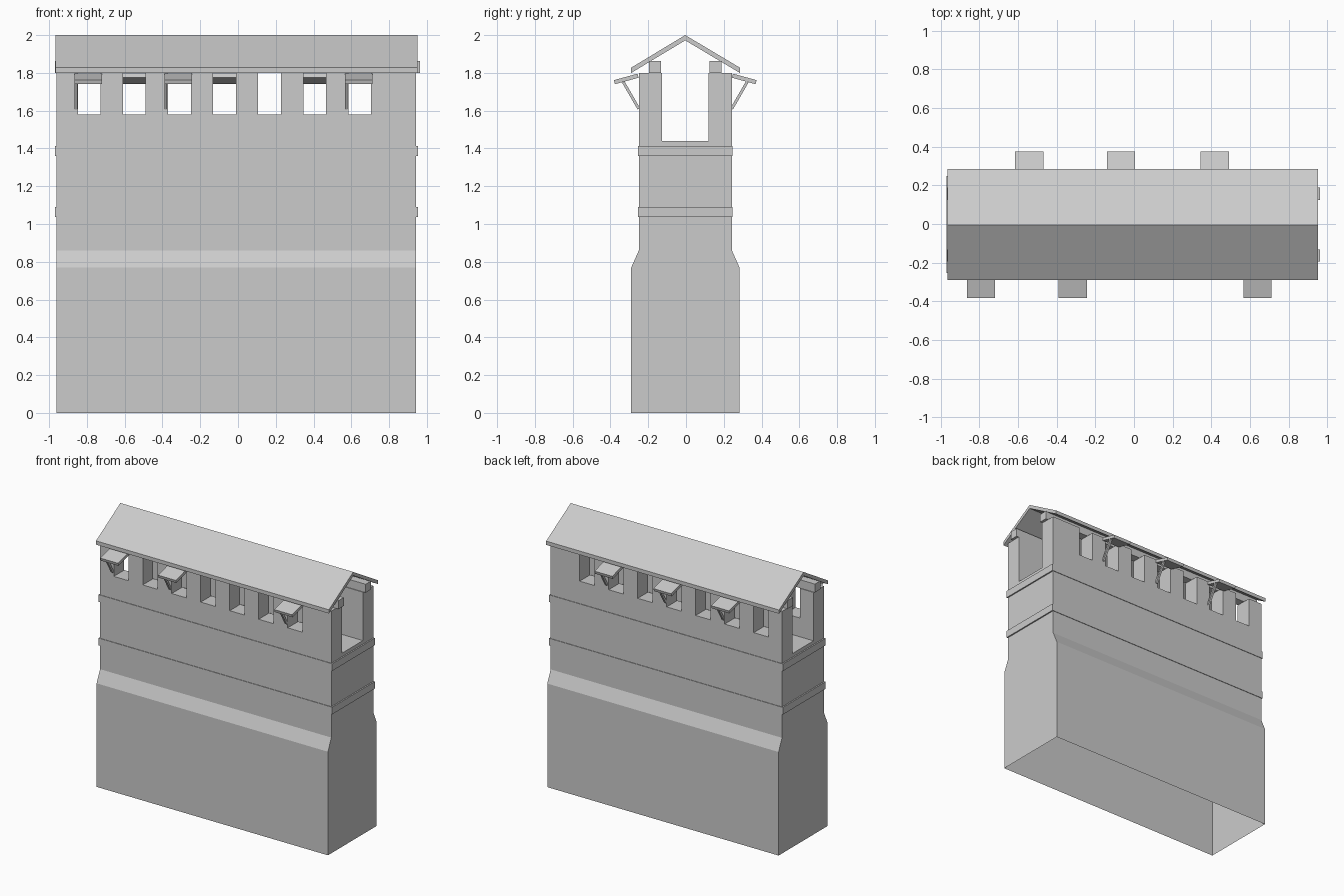
import bpy, bmesh
from mathutils import Vector

if "Cube" in bpy.data.objects:
    bpy.data.objects.remove(bpy.data.objects["Cube"])

X0, X1 = -0.96, 0.943          # wall ends


def prism(name, pts, a, b, axis='x', skip=()):
    """Extrude a closed profile from a to b; 'skip' leaves side faces open.
    axis 'x': profile is (y, z); axis 'y': profile is (x, z)."""
    bm = bmesh.new()
    place = (lambda p, t: (t, p[0], p[1])) if axis == 'x' else (lambda p, t: (p[0], t, p[1]))
    lo = [bm.verts.new(place(p, a)) for p in pts]
    hi = [bm.verts.new(place(p, b)) for p in pts]
    bm.faces.new(lo)
    bm.faces.new(hi[::-1])
    n = len(pts)
    sides = [bm.faces.new((lo[i], hi[i], hi[(i + 1) % n], lo[(i + 1) % n])) for i in range(n)]
    bmesh.ops.recalc_face_normals(bm, faces=bm.faces[:])
    bmesh.ops.delete(bm, geom=[sides[i] for i in skip], context='FACES_ONLY')
    mesh = bpy.data.meshes.new(name)
    bm.to_mesh(mesh)
    bm.free()
    ob = bpy.data.objects.new(name, mesh)
    bpy.context.collection.objects.link(ob)
    return ob


def box(name, x0, x1, y0, y1, z0, z1):
    return prism(name, [(y0, z0), (y1, z0), (y1, z1), (y0, z1)], x0, x1)


def bar(name, x0, x1, p, q, thick):
    """Flat bar between two (y, z) points, with given thickness."""
    p, q = Vector(p), Vector(q)
    d = (q - p).normalized()
    n = Vector((-d.y, d.x)) * thick / 2
    return prism(name, [p + n, q + n, q - n, p - n], x0, x1)


# Wall body: battered base, straight upper part, walkway floor, open underneath
prism("wall_body",
      [(-0.29, 0), (-0.29, 0.77), (-0.25, 0.86), (-0.25, 1.44), (-0.127, 1.44),
       (0.12, 1.44), (0.243, 1.44), (0.243, 0.86), (0.283, 0.77), (0.283, 0)],
      X0, X1, skip=(3, 5, 9))

# Parapets with crenels
outline = [(X0, 1.44), (X0, 1.80)]
for i in range(7):
    x = -0.847 + i * 0.2385
    outline += [(x, 1.80), (x, 1.58), (x + 0.12, 1.58), (x + 0.12, 1.80)]
outline += [(X1, 1.80), (X1, 1.44)]
last = len(outline) - 1
prism("front_parapet", outline, -0.25, -0.127, 'y', skip=(last,))
prism("back_parapet", outline, 0.12, 0.243, 'y', skip=(last,))

# Timber bands round the wall
for name, z in (("lower_band", 1.037), ("upper_band", 1.36)):
    box(name, -0.97, 0.953, -0.254, 0.247, z, z + 0.053)

# Wall plates carrying the roof
box("front_wall_plate", -0.968, 0.963, -0.195, -0.132, 1.80, 1.862)
box("back_wall_plate", -0.968, 0.963, 0.125, 0.188, 1.80, 1.862)

# Gable roof
prism("roof",
      [(-0.29, 1.80), (-0.29, 1.828), (-0.004, 2.0), (0.285, 1.828), (0.285, 1.80), (-0.004, 1.972)],
      -0.965, 0.951)

# Crenel shutters, each propped by one strut at its outer end
def shutter(name, x0, side):
    x1 = x0 + 0.146
    c = -0.004
    y = lambda v: c + side * v
    bar(name, x0, x1, (y(0.25), 1.785), (y(0.375), 1.751), 0.022)
    s = x0 if side < 0 else x1 - 0.015
    bar(name + "_strut", s, s + 0.015, (y(0.246), 1.61), (y(0.328), 1.752), 0.015)


for i, x in enumerate((-0.865, -0.39, 0.566)):
    shutter(f"front_shutter_{i + 1}", x, -1)
for i, x in enumerate((-0.615, -0.14, 0.345)):
    shutter(f"back_shutter_{i + 1}", x, 1)
